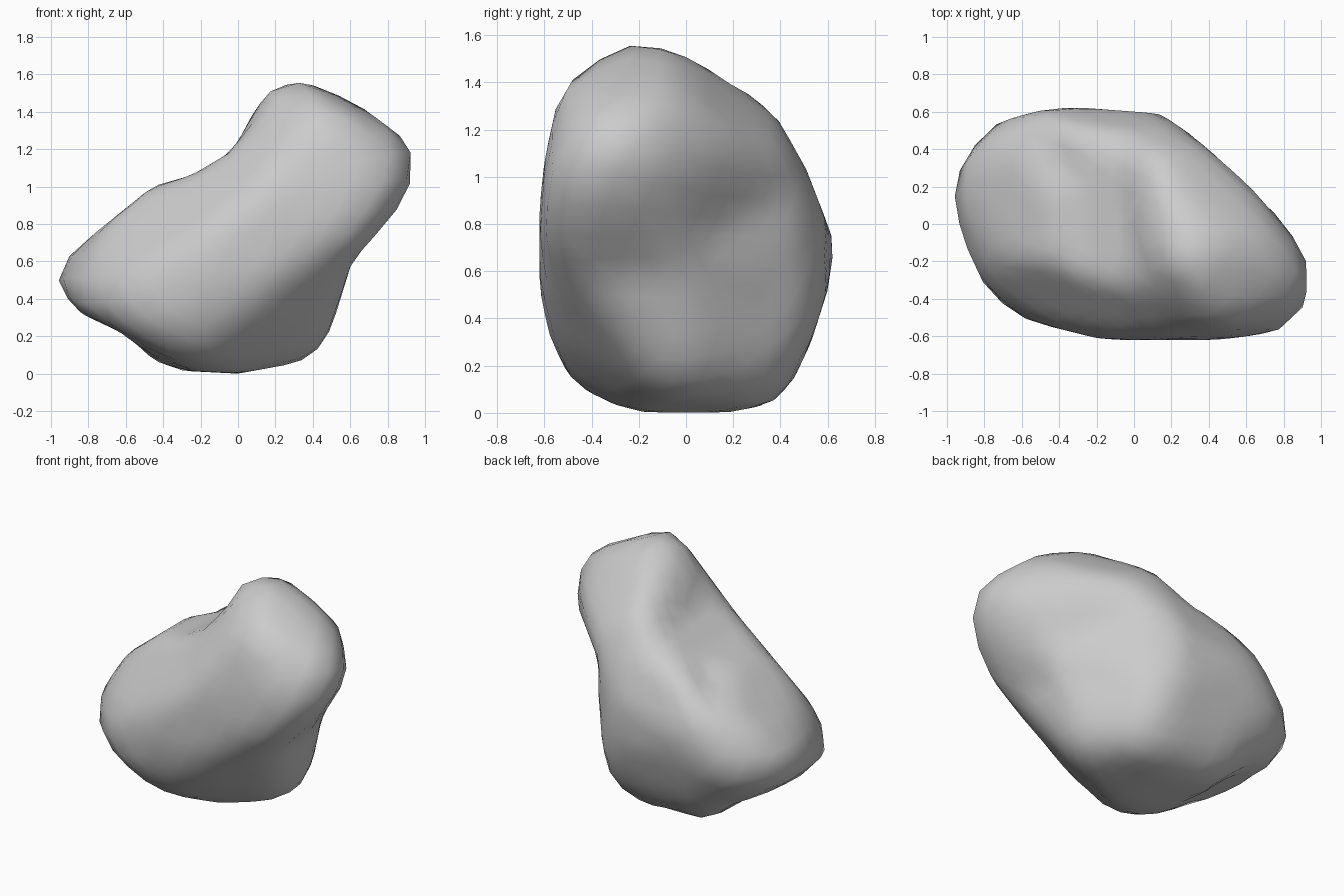
import bpy, bmesh, math
from mathutils import Vector

if "Cube" in bpy.data.objects:
    bpy.data.objects.remove(bpy.data.objects["Cube"])

CORE = Vector((0, 0, 0.75))   # point the boulder is shaped around
MID = Vector((0, 0, 0.8))     # middle of the tilted views
BINS = 60


def profile(azimuth, elevation, origin, points):
    """Outline seen from a direction (0, 0 = front), relative to the core."""
    a, e = math.radians(azimuth), math.radians(elevation)
    right = Vector((math.cos(a), math.sin(a), 0))
    up = Vector((-math.sin(a) * math.sin(e), math.cos(a) * math.sin(e), math.cos(e)))
    c = Vector((right.dot(CORE - origin), up.dot(CORE - origin)))
    return right, up, [Vector(p) - c for p in points]


def reach(prof, d):
    """How far direction d goes before leaving the profile, and its angle slot."""
    right, up, pts = prof
    q = Vector((right.dot(d), up.dot(d)))
    best = 9.0
    for a, b in zip(pts, pts[1:] + pts[:1]):
        e = b - a
        den = q.x * e.y - q.y * e.x
        if abs(den) < 1e-9:
            continue
        t = (a.x * e.y - a.y * e.x) / den
        s = (a.x * q.y - a.y * q.x) / den
        if t > 0 and -1e-6 <= s <= 1 + 1e-6:
            best = min(best, t)
    return best, int((math.atan2(q.y, q.x) / math.tau + 0.5) * BINS) % BINS


ZERO = Vector()
# Front, side and top profiles
front = profile(0, 0, ZERO, [
    (-1, .5), (-.84, .73), (-.53, .98), (-.25, 1.06), (-.03, 1.19), (.05, 1.33),
    (.14, 1.56), (.31, 1.6), (.56, 1.51), (.84, 1.35), (1, 1.13), (.84, .86),
    (.61, .6), (.47, .15), (.33, .06), (0, 0), (-.3, .015), (-.43, .04),
    (-.58, .2), (-.84, .32)])
side = profile(90, 0, ZERO, [
    (-.4, 1.56), (-.18, 1.6), (0, 1.555), (.13, 1.48), (.36, 1.3), (.51, 1.03),
    (.63, .72), (.6, .52), (.53, .3), (.46, .15), (.37, .04), (.17, 0), (-.17, 0),
    (-.36, .05), (-.49, .14), (-.58, .33), (-.63, .58), (-.63, .78), (-.6, 1.06),
    (-.54, 1.36)])
top = profile(0, 90, ZERO, [
    (-1, .1), (-.94, .34), (-.76, .55), (-.39, .63), (.14, .59), (.33, .46),
    (.57, .25), (.79, .03), (.96, -.2), (1, -.42), (.86, -.57), (.44, -.62),
    (-.07, -.62), (-.2, -.61), (-.56, -.52), (-.78, -.39), (-.94, -.17)])
# Tilted profiles
front_right = profile(35, 25, MID, [
    (-.87, -.17), (-.67, .115), (-.31, .33), (-.08, .375), (.02, .565), (.21, .59),
    (.32, .54), (.46, .43), (.62, .27), (.67, -.02), (.51, -.27), (.46, -.51),
    (.376, -.75), (.04, -.81), (-.35, -.82), (-.515, -.715), (-.76, -.5), (-.87, -.3)])
back_left = profile(215, 25, MID, [
    (-.67, .57), (-.67, .43), (-.53, .07), (-.53, -.14), (-.5, -.54), (-.455, -.655),
    (-.25, -.824), (.067, -.94), (.37, -.79), (.673, -.68), (.867, -.49),
    (.8, -.24), (.31, .35), (.01, .757), (-.073, .88), (-.497, .77), (-.62, .7)])
back_right = profile(140, -20, MID, [
    (-1.036, .436), (-.873, .618), (-.69, .71), (-.436, .77), (-.236, .75), (.11, .63),
    (.32, .39), (.55, .27), (.733, .12), (.94, -.29), (.933, -.424), (.673, -.673),
    (.036, -.85), (-.133, -.836), (-.39, -.606), (-.933, .024)])
PROFILES = (front, side, top, front_right, back_left, back_right)

# Boulder: a ball carved to all profiles
bm = bmesh.new()
bmesh.ops.create_icosphere(bm, subdivisions=4, radius=1)
bm.verts.ensure_lookup_table()
dirs = [v.co.normalized() for v in bm.verts]
near = [[e.other_vert(v).index for e in v.link_edges] for v in bm.verts]
limits = [[reach(p, d) for d in dirs] for p in PROFILES]
hull = [min(lim[i][0] for lim in limits) for i in range(len(dirs))]
r = hull[:]


def wear(r):
    """Even out the radius without leaving the carved hull."""
    return [min(h, 0.5 * r[i] + 0.5 * sum(r[j] for j in n) / len(n))
            for i, (n, h) in enumerate(zip(near, hull))]


# Wear it round, pushing the rims back out to each profile
for step in range(50):
    r = wear(r)
    if step < 4:
        continue
    for lim in limits:
        peak = [0.0] * BINS
        for x, (reach_i, slot) in zip(r, lim):
            peak[slot] = max(peak[slot], x / reach_i)
        for i, (reach_i, slot) in enumerate(lim):
            m = peak[slot]
            if m < 1:
                w = (r[i] / reach_i / m) ** 60
                r[i] = min(hull[i], r[i] * (1 + (1 / m - 1) * w))
r = wear(r)

for v, d, x in zip(bm.verts, dirs, r):
    v.co = CORE + d * x
for f in bm.faces:
    f.smooth = True
mesh = bpy.data.meshes.new("boulder")
bm.to_mesh(mesh)
bm.free()
boulder = bpy.data.objects.new("boulder", mesh)
bpy.context.collection.objects.link(boulder)
